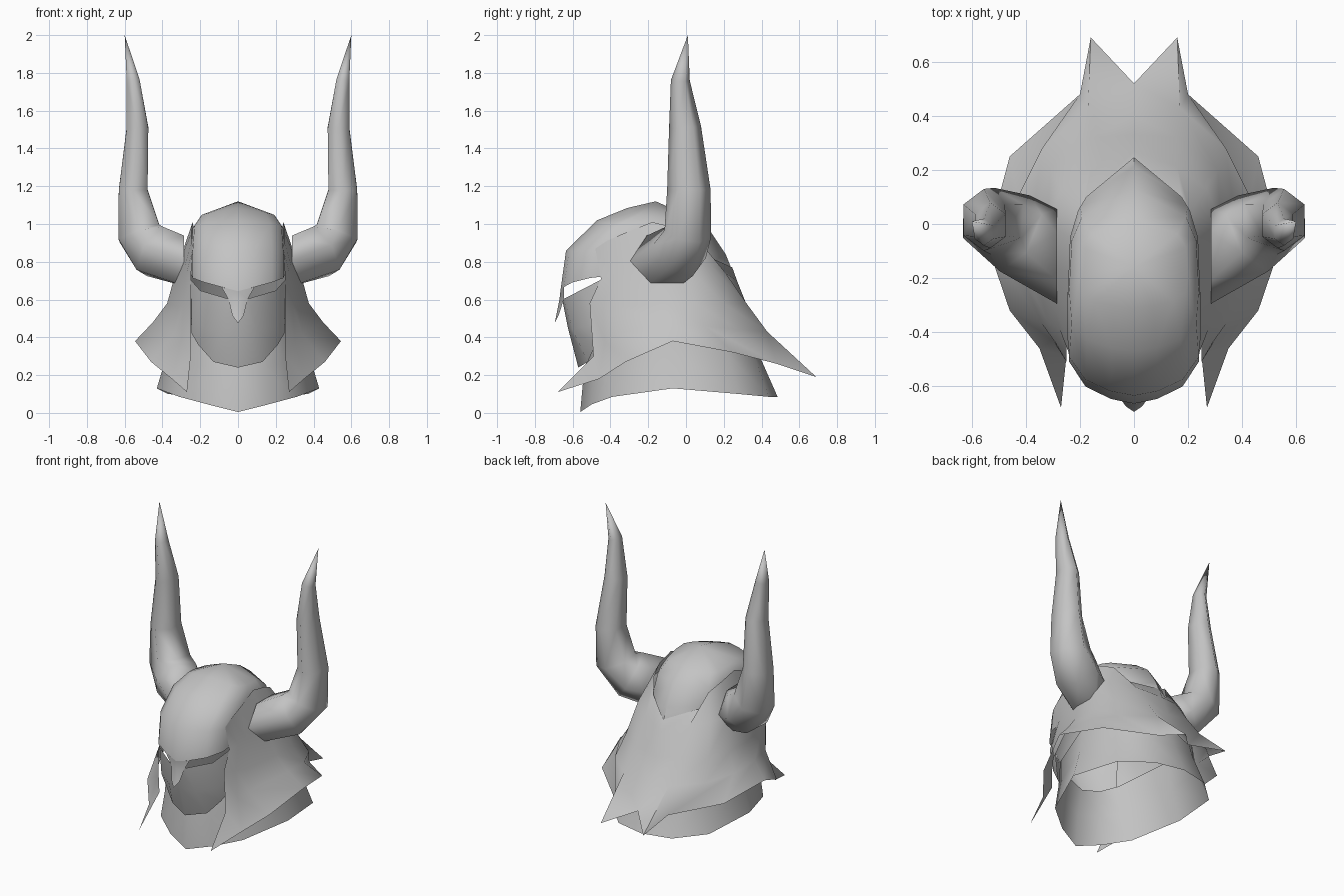
import bpy
import bmesh
import math
from mathutils import Vector

default_cube = bpy.data.objects.get("Cube")
if default_cube:
    bpy.data.objects.remove(default_cube, do_unlink=True)

# One plain grey metal for the whole helmet
GREY = (0.55, 0.55, 0.55, 1.0)
metal = bpy.data.materials.new("grey_metal")
metal.use_nodes = True
metal.diffuse_color = GREY
for node in metal.node_tree.nodes:
    if node.type == 'BSDF_PRINCIPLED':
        node.inputs["Base Color"].default_value = GREY
        node.inputs["Roughness"].default_value = 0.6


def finish(bm, name, angle=60):
    """Weld, orient, shade and link one part."""
    bmesh.ops.remove_doubles(bm, verts=bm.verts, dist=0.0005)
    bmesh.ops.recalc_face_normals(bm, faces=bm.faces)
    mesh = bpy.data.meshes.new(name)
    bm.to_mesh(mesh)
    bm.free()
    mesh.materials.append(metal)
    mesh.shade_smooth()
    mesh.set_sharp_from_angle(angle=math.radians(angle))
    part = bpy.data.objects.new(name, mesh)
    bpy.context.scene.collection.objects.link(part)


def skin(bm, rows, closed=False):
    """Bridge successive rows of points with quads."""
    grid = [[bm.verts.new(point) for point in row] for row in rows]
    for upper, lower in zip(grid, grid[1:]):
        count = len(upper)
        for i in range(count if closed else count - 1):
            j = (i + 1) % count
            bm.faces.new((upper[i], upper[j], lower[j], lower[i]))
    return grid


def mirrored_shell(name, rows):
    """Loft the +x half of a shell and mirror it across the middle."""
    bm = bmesh.new()
    skin(bm, rows)
    skin(bm, [[(-x, y, z) for x, y, z in row] for row in rows])
    finish(bm, name)


# Skull dome: one plan outline (width share, depth share) scaled per ring
plan = [(0, 0), (.35, .02), (.72, .07), (.96, .17),
        (1, .38), (.96, .68), (.8, .83), (0, 1)]


def dome_ring(width, front, back, front_z, back_z, side_lift):
    return [(width * u,
             front + (back - front) * v,
             front_z + (back_z - front_z) * v + side_lift * u)
            for u, v in plan]


apex = [(0, -.16, 1.12)] * len(plan)
mirrored_shell("skull_dome", [
    dome_ring(.25, -.665, .25, .645, .74, .055),
    dome_ring(.25, -.635, .21, .86, .84, 0),
    dome_ring(.24, -.47, .13, 1.02, .96, -.02),
    dome_ring(.2, -.31, .02, 1.085, 1.04, -.03),
    apex])

# Nose guard hanging from the brow between the open eye slots
mirrored_shell("nose_guard", [
    [(0, -.665, .645), (.0875, -.647, .666)],
    [(0, -.67, .6), (.05, -.647, .6)],
    [(0, -.695, .475), (.03, -.675, .515)]])

# Face mask below the eye slots
mirrored_shell("face_mask", [
    [(0, -.655, .6), (.055, -.645, .605), (.2, -.56, .648), (.25, -.45, .705)],
    [(0, -.625, .45), (.1, -.6, .44), (.2, -.54, .46), (.245, -.46, .5)],
    [(0, -.57, .24), (.13, -.52, .27), (.21, -.48, .36), (.245, -.45, .42)]])

# Flared hood, each row running from the cheek edge to the back centre
mirrored_shell("hood", [
    [(.24, -.48, .87), (.244, -.42, .91), (.247, -.33, .95), (.24, -.18, 1.01),
     (.235, -.05, .98), (.205, .05, .935), (.175, .1, .835), (0, .245, .77)],
    [(.25, -.45, .71), (.275, -.39, .73), (.29, -.32, .75), (.32, -.15, .78),
     (.32, 0, .78), (.27, .13, .78), (.16, .21, .74), (0, .27, .7)],
    [(.25, -.51, .58), (.29, -.44, .57), (.32, -.36, .56), (.375, -.12, .58),
     (.37, .05, .58), (.31, .2, .58), (.16, .32, .58), (0, .33, .55)],
    [(.25, -.49, .3), (.3, -.43, .38), (.34, -.37, .42), (.45, -.1, .48),
     (.43, .1, .46), (.34, .28, .44), (.17, .43, .43), (0, .4, .42)],
    [(.27, -.68, .11), (.35, -.46, .18), (.46, -.32, .27), (.545, -.07, .38),
     (.46, .25, .32), (.2, .48, .26), (.16, .69, .19), (0, .52, .25)]])

# Neck collar, rising inside the hood and behind the mask
mirrored_shell("neck_collar", [
    [(0, -.5, .38), (.12, -.47, .4), (.235, -.43, .46), (.34, -.08, .52),
     (.3, .2, .5), (.15, .31, .5), (0, .33, .5)],
    [(0, -.54, .22), (.14, -.49, .24), (.265, -.41, .27), (.37, -.08, .33),
     (.32, .22, .31), (.17, .36, .3), (0, .39, .3)],
    [(0, -.56, .005), (.16, -.5, .045), (.31, -.39, .085), (.43, -.07, .13),
     (.37, .28, .1), (.2, .44, .085), (0, .485, .085)]])


# Horns: six-sided tapered sweep of (centre, height radius, depth radius)
horn_path = [((.285, -.12, .805), .14, .175),
             ((.44, -.035, .855), .14, .155),
             ((.522, .01, .95), .12, .125),
             ((.555, .015, 1.18), .08, .115),
             ((.532, -.005, 1.51), .06, .085),
             ((.555, -.03, 1.76), .036, .05),
             ((.6, .01, 2), 0, 0)]


def build_horn(name, side, sides=6):
    centres = [Vector(entry[0]) for entry in horn_path]
    rows = []
    for i, (_, height, depth) in enumerate(horn_path):
        ahead = centres[min(i + 1, len(centres) - 1)]
        behind = centres[max(i - 1, 0)]
        # The root sits flat against the side of the hood
        along = (ahead - behind).normalized() if i else Vector((1, 0, 0))
        across = Vector((0, 1, 0))
        across = (across - along * across.dot(along)).normalized()
        up = along.cross(across)
        row = []
        for k in range(sides):
            turn = math.tau * k / sides
            point = (centres[i] + across * depth * math.cos(turn)
                     + up * height * math.sin(turn) * 1.1)
            row.append((point.x * side, point.y, point.z))
        rows.append(row)
    bm = bmesh.new()
    grid = skin(bm, rows, closed=True)
    bm.faces.new(grid[0])
    finish(bm, name, 75)


build_horn("left_horn", 1)
build_horn("right_horn", -1)
